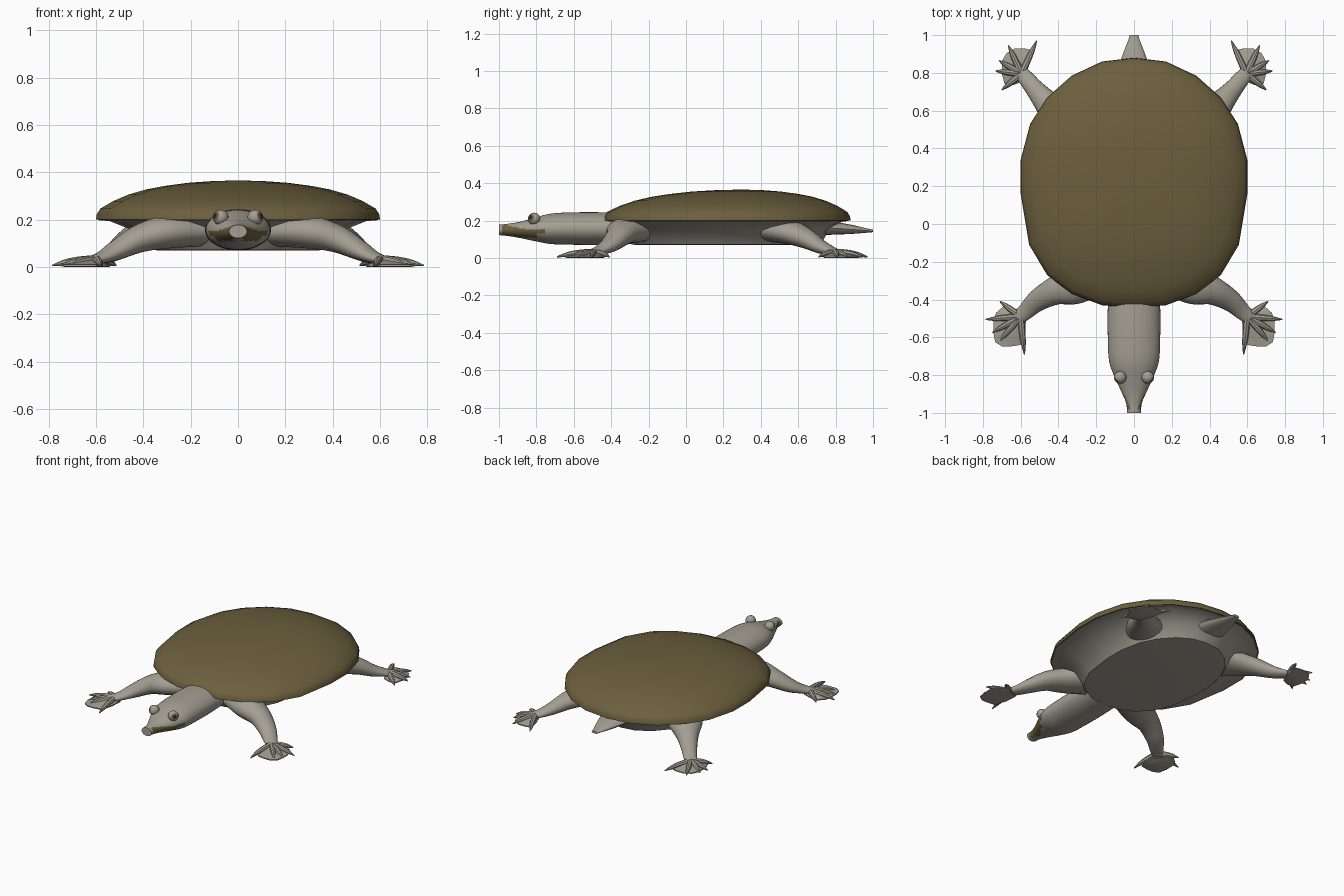
import bpy, bmesh, math
from mathutils import Vector

if "Cube" in bpy.data.objects:
    bpy.data.objects.remove(bpy.data.objects["Cube"])


def material(name, rgb):
    m = bpy.data.materials.new(name)
    m.diffuse_color = (*rgb, 1)
    m.use_nodes = True
    m.node_tree.nodes["Principled BSDF"].inputs["Base Color"].default_value = m.diffuse_color
    return m


SKIN = material("grey skin", (0.37, 0.345, 0.29))
OLIVE = material("olive shell", (0.15, 0.115, 0.048))
DARK = material("dark pupil", (0.02, 0.018, 0.012))


def finish(name, bm, mats, mirror=False, angle=40):
    bmesh.ops.recalc_face_normals(bm, faces=bm.faces)
    me = bpy.data.meshes.new(name)
    bm.to_mesh(me)
    bm.free()
    for m in mats:
        me.materials.append(m)
    ob = bpy.data.objects.new(name, me)
    bpy.context.collection.objects.link(ob)
    bpy.ops.object.select_all(action='DESELECT')
    ob.select_set(True)
    bpy.context.view_layer.objects.active = ob
    bpy.ops.object.shade_smooth_by_angle(angle=math.radians(angle))
    if mirror:
        ob.modifiers.new("Mirror", 'MIRROR').use_mirror_merge = False
    return ob


def loft(bm, rings):
    """Bridge closed rings of points and cap both ends."""
    vs = [[bm.verts.new(p) for p in r] for r in rings]
    n = len(vs[0])
    for a, b in zip(vs, vs[1:]):
        for i in range(n):
            j = (i + 1) % n
            bm.faces.new((a[i], a[j], b[j], b[i]))
    bm.faces.new(vs[0])
    bm.faces.new(vs[-1])


def smooth_path(keys, steps):
    """Catmull-Rom through tuples of (x, y, z, half width, half height)."""
    k = [keys[0]] + keys + [keys[-1]]
    out = []
    for i in range(1, len(k) - 2):
        for s in range(steps):
            t = s / steps
            out.append([0.5 * (2 * b + (c - a) * t + (2 * a - 5 * b + 4 * c - d) * t * t
                               + (3 * b - a - 3 * c + d) * t ** 3)
                        for a, b, c, d in zip(*k[i - 1:i + 3])])
    return out + [list(keys[-1])]


def tube(bm, keys, sides=16, steps=5):
    pts = smooth_path(keys, steps)
    rings = []
    for i, p in enumerate(pts):
        a, b = pts[max(i - 1, 0)], pts[min(i + 1, len(pts) - 1)]
        t = (Vector(b[:3]) - Vector(a[:3])).normalized()
        u = t.cross(Vector((0, 0, 1))).normalized()
        v = u.cross(t)
        rings.append([Vector(p[:3]) + u * p[3] * math.cos(q) + v * p[4] * math.sin(q)
                      for q in (2 * math.pi * j / sides for j in range(sides))])
    loft(bm, rings)


# Carapace outline, half given and mirrored
half = [(0, .88), (.17, .86), (.33, .785), (.46, .67), (.55, .53), (.60, .34), (.60, .16),
        (.555, -.11), (.46, -.27), (.33, -.37), (.17, -.43), (0, -.445)]
outline = half + [(-x, y) for x, y in half[-2:0:-1]]


def ring(sx, sy, z, cy):
    return [(x * sx, cy + (y - cy) * sy, z) for x, y in outline]


# Domed olive shell
bm = bmesh.new()
loft(bm, [ring(s, s, z, .3) for s, z in
          ((1, .2), (.995, .222), (.97, .246), (.88, .278), (.77, .306), (.65, .327),
           (.52, .342), (.36, .355), (.2, .362), (.05, .365))])
finish("carapace", bm, [OLIVE], angle=60)

# Grey underside sloping down to the flat belly plate
bm = bmesh.new()
loft(bm, [ring(sx, sy, z, .2) for sx, sy, z in
          ((.985, .985, .205), (.985, .985, .198), (.9, .93, .193), (.72, .83, .15),
           (.62, .78, .088), (.60, .76, .072), (.56, .73, .07))])
finish("underside", bm, [SKIN])

# Neck and head with tubular snout; lip stripes coloured by position
bm = bmesh.new()
tube(bm, [(0, -.25, .155, .13, .08), (0, -.45, .157, .139, .087), (0, -.63, .157, .138, .086),
          (0, -.73, .155, .131, .08), (0, -.81, .152, .103, .062), (0, -.89, .15, .066, .043),
          (0, -.95, .15, .041, .033), (0, -1.0, .15, .038, .028)], sides=40, steps=7)
for f in bm.faces:
    c = f.calc_center_median()
    top = .15 + max(0, -.84 - c.y) * .2
    low = .11 if c.y < -.8 else .128
    if -.985 < c.y < -.755 and low < c.z < top and abs(c.x) > .02:
        f.material_index = 1
finish("head", bm, [SKIN, OLIVE])

# Bulging eyes: concentric iris and pupil around the gaze direction
bm = bmesh.new()
gaze = Vector((.75, -.6, .25)).normalized()
centre = Vector((.073, -.812, .209))
bmesh.ops.create_uvsphere(bm, u_segments=20, v_segments=20, radius=.033)
rot = Vector((0, 0, 1)).rotation_difference(gaze)
for v in bm.verts:
    v.co = centre + rot @ v.co
for f in bm.faces:
    d = (f.calc_center_median() - centre).normalized().dot(gaze)
    f.material_index = 2 if d > .95 else 1 if d > .8 else 0
finish("eyes", bm, [SKIN, OLIVE, DARK], mirror=True)

# Tail
bm = bmesh.new()
tube(bm, [(0, .6, .155, .13, .05), (0, .75, .16, .105, .038), (0, .88, .153, .066, .025),
          (0, .97, .146, .032, .011), (0, 1.0, .145, .023, .007)])
finish("tail", bm, [SKIN])

# Legs
front_leg = [(.18, -.24, .15, .12, .065), (.31, -.32, .147, .105, .07),
             (.42, -.355, .118, .075, .058), (.51, -.405, .072, .058, .042),
             (.57, -.46, .042, .045, .026), (.62, -.505, .027, .035, .018)]
hind_leg = [(.28, .46, .15, .13, .065), (.38, .55, .14, .11, .066),
            (.46, .64, .105, .07, .054), (.525, .715, .062, .05, .038),
            (.575, .775, .038, .042, .024), (.615, .81, .026, .035, .016)]
# Foot data: ankle, toe tips, web rim
feet = {
    "front": (front_leg, (.6, -.49),
              [(.71, -.41), (.785, -.505), (.75, -.575), (.715, -.625), (.58, -.69)],
              [(.57, -.47), (.62, -.45), (.69, -.435), (.73, -.47), (.745, -.52), (.745, -.57),
               (.735, -.625), (.70, -.648), (.65, -.648), (.60, -.64), (.575, -.56)]),
    "hind": (hind_leg, (.595, .795),
             [(.70, .71), (.733, .81), (.715, .865), (.665, .945), (.515, .97)],
             [(.59, .755), (.64, .735), (.685, .74), (.70, .80), (.70, .86), (.675, .905),
              (.63, .93), (.58, .93), (.54, .92), (.555, .84)]),
}
for name, (leg, (ax, ay), tips, rim) in feet.items():
    bm = bmesh.new()
    tube(bm, leg, sides=18)
    finish(name + "_legs", bm, [SKIN], mirror=True, angle=60)

    # Clawed toes fanning out from the ankle
    bm = bmesh.new()
    for tx, ty in tips:
        def at(t, z, r):
            return (ax + (tx - ax) * t, ay + (ty - ay) * t, z, r, r)
        tube(bm, [at(0, .032, .018), at(.4, .027, .017), at(.72, .018, .013),
                  at(1, .006, .003)], sides=8, steps=3)
    finish(name + "_toes", bm, [SKIN], mirror=True)

    # Webbing between the toes
    bm = bmesh.new()
    loft(bm, [[(ax + (x - ax) * s, ay + (y - ay) * s, z) for x, y in rim]
              for s, z in ((.15, .034), (.6, .022), (1, .01), (1, .003), (.9, 0))])
    finish(name + "_webs", bm, [SKIN], mirror=True)
